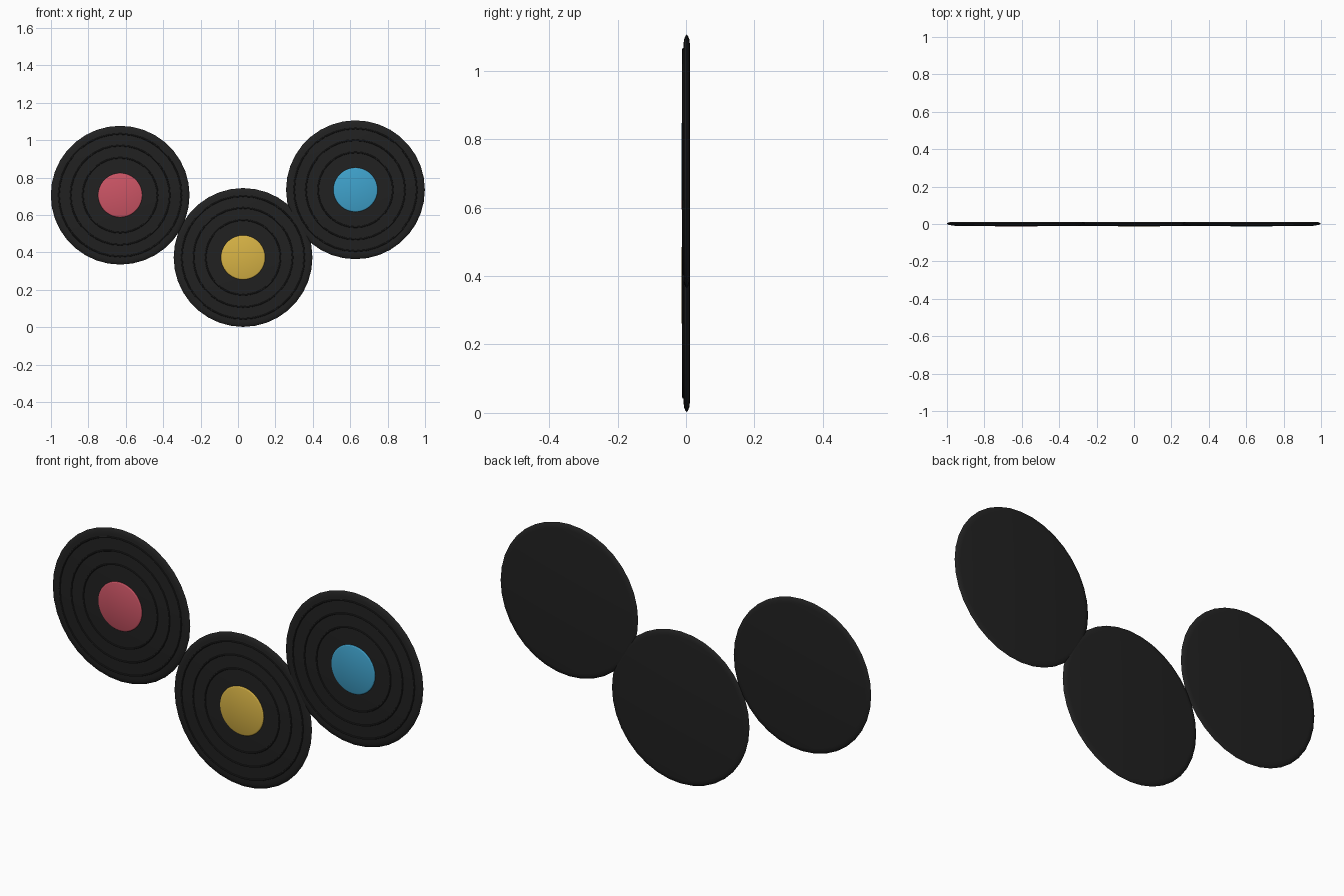
import bpy, bmesh, math

if "Cube" in bpy.data.objects:
    bpy.data.objects.remove(bpy.data.objects["Cube"])

SEG = 36


def material(name, rgb):
    m = bpy.data.materials.new(name)
    m.diffuse_color = (*rgb, 1)
    m.use_nodes = True
    m.node_tree.nodes["Principled BSDF"].inputs["Base Color"].default_value = m.diffuse_color
    return m


def lathe(name, profile, cx, cz, mat, closed=False):
    """Revolve (radius, y) points about the y axis through (cx, cz)."""
    bm = bmesh.new()
    rings = []
    for r, y in profile:
        if r == 0:
            rings.append([bm.verts.new((cx, y, cz))] * SEG)
        else:
            rings.append([bm.verts.new((cx + r * math.cos(2 * math.pi * i / SEG), y,
                                        cz + r * math.sin(2 * math.pi * i / SEG)))
                          for i in range(SEG)])
    pairs = list(zip(rings, rings[1:]))
    if closed:
        pairs.append((rings[-1], rings[0]))
    for a, b in pairs:
        for i in range(SEG):
            j = (i + 1) % SEG
            bm.faces.new(list(dict.fromkeys((a[i], a[j], b[j], b[i]))))
    bmesh.ops.recalc_face_normals(bm, faces=bm.faces[:])
    mesh = bpy.data.meshes.new(name)
    bm.to_mesh(mesh)
    bm.free()
    mesh.materials.append(mat)
    ob = bpy.data.objects.new(name, mesh)
    bpy.context.collection.objects.link(ob)
    bpy.ops.object.select_all(action='DESELECT')
    ob.select_set(True)
    bpy.context.view_layer.objects.active = ob
    bpy.ops.object.shade_smooth_by_angle(angle=math.radians(35))


# Thin disc tapering to a fine rim, and a domed-edge label
DISC = [(0, -.007), (.345, -.007), (.357, -.0055), (.366, -.002), (.371, .002),
        (.366, .006), (.357, .0095), (.345, .011), (0, .011)]
LABEL = [(0, -.0125), (.112, -.0125), (.116, -.011), (.118, -.0085), (.118, -.004), (0, -.004)]

vinyl = material("vinyl_black", (.015, .015, .015))
records = [("left", -.63, .706, (.60, .09, .13)),
           ("middle", .027, .373, (.68, .45, .06)),
           ("right", .628, .735, (.05, .36, .60))]

for side, cx, cz, rgb in records:
    lathe(f"record_{side}", DISC, cx, cz, vinyl)
    lathe(f"label_{side}", LABEL, cx, cz, material(f"label_{side}", rgb))
    # Raised groove rings on the front face
    for k, r in enumerate((.20, .265, .328)):
        ring = [(r + .004 * math.cos(a * math.pi / 4), -.007 + .004 * math.sin(a * math.pi / 4))
                for a in range(8)]
        lathe(f"groove_{side}_{k + 1}", ring, cx, cz, vinyl, closed=True)
